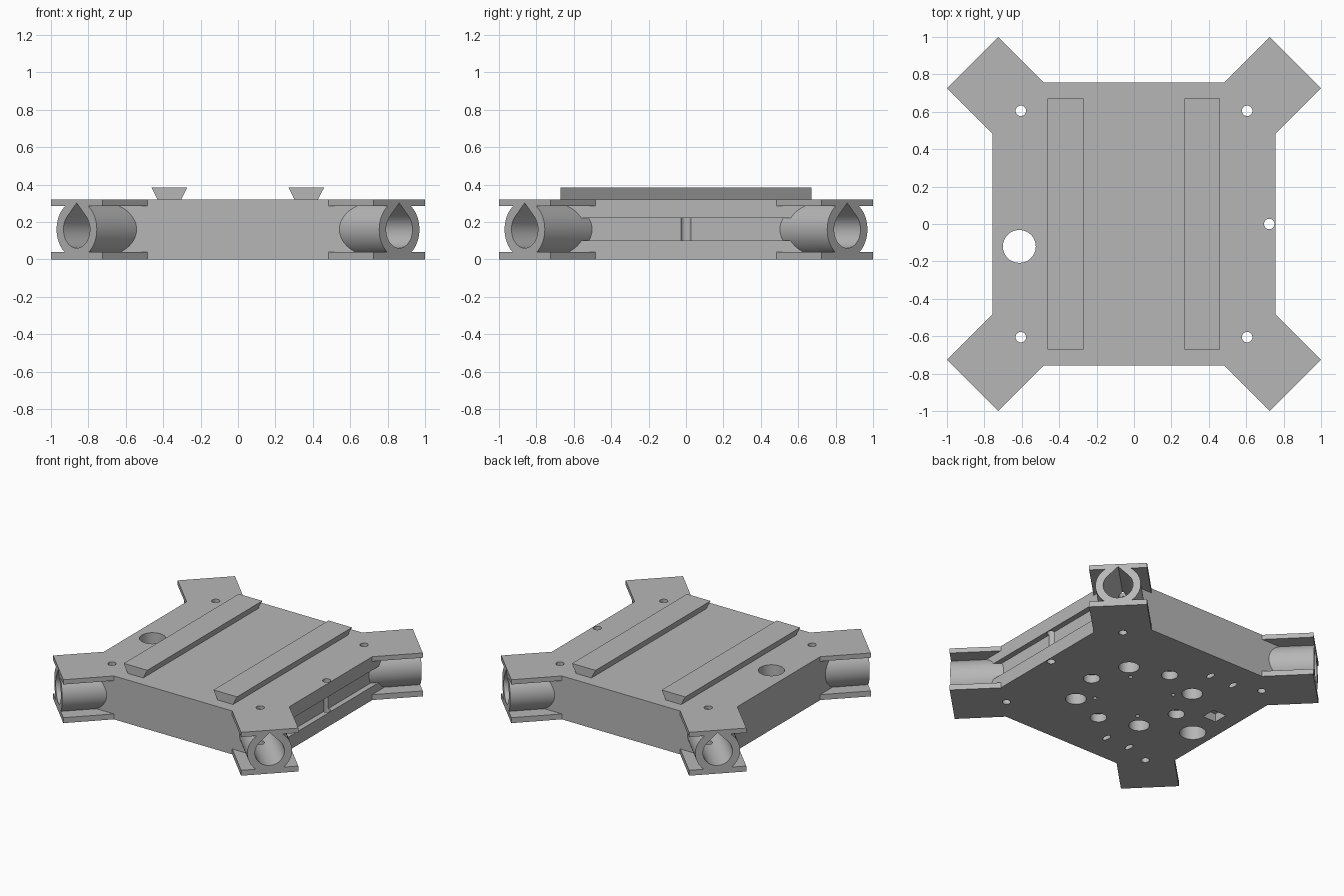
import bpy, bmesh
from math import pi, cos, sin, sqrt
from mathutils import Matrix, Vector

if "Cube" in bpy.data.objects:
    bpy.data.objects.remove(bpy.data.objects["Cube"], do_unlink=True)

HALF, HEIGHT, MID = 0.757, 0.32, 0.16
ARM_IN, ARM_OUT = 0.483, 0.725

grey = bpy.data.materials.new("plain grey")
grey.use_nodes = True
grey.diffuse_color = (0.47, 0.47, 0.47, 1)
grey.node_tree.nodes["Principled BSDF"].inputs["Base Color"].default_value = grey.diffuse_color


def prism(name, outline, low, high, matrix=None):
    """Extrude a 2D outline from low to high along local z."""
    bm = bmesh.new()
    face = bm.faces.new([bm.verts.new((x, y, low)) for x, y in outline])
    out = bmesh.ops.extrude_face_region(bm, geom=[face])
    tops = [v for v in out["geom"] if isinstance(v, bmesh.types.BMVert)]
    bmesh.ops.translate(bm, verts=tops, vec=(0, 0, high - low))
    bmesh.ops.recalc_face_normals(bm, faces=bm.faces)
    if matrix:
        bm.transform(matrix)
    mesh = bpy.data.meshes.new(name)
    bm.to_mesh(mesh)
    bm.free()
    mesh.materials.append(grey)
    ob = bpy.data.objects.new(name, mesh)
    bpy.context.collection.objects.link(ob)
    return ob


def oval(x, y, rx, ry, n=32):
    return [(x + rx * cos(2 * pi * i / n), y + ry * sin(2 * pi * i / n)) for i in range(n)]


def rect(x, y, hx, hy):
    return [(x - hx, y - hy), (x + hx, y - hy), (x + hx, y + hy), (x - hx, y + hy)]


def combine(base, tool, operation):
    """Apply a boolean and discard the tool."""
    tool.hide_render = True
    mod = base.modifiers.new("bool", 'BOOLEAN')
    mod.object, mod.operation, mod.solver = tool, operation, 'EXACT'
    bpy.context.view_layer.objects.active = base
    bpy.ops.object.modifier_apply(modifier=mod.name)
    bpy.data.objects.remove(tool, do_unlink=True)


def cut(outline, low, high, matrix=None):
    combine(body, prism("cutter", outline, low, high, matrix), 'DIFFERENCE')


# Cross-shaped plate outline: one corner arm repeated by quarter turns
arm = [(HALF, ARM_IN), (1, ARM_OUT), (ARM_OUT, 1), (ARM_IN, HALF)]
plate = []
for turn in range(4):
    for x, y in arm:
        for _ in range(turn):
            x, y = -y, x
        plate.append((x, y))

# Core block with a long groove in its left side
body = prism("body", rect(0, 0, HALF, HALF), 0.02, 0.30)
cut(rect(HALF, 0, 0.04, 1), 0.10, 0.22)

# Diagonal corner sockets: local z points outward, local y points up
sockets = []
for turn in range(4):
    a = pi / 4 + turn * pi / 2
    out, up = Vector((cos(a), sin(a), 0)), Vector((0, 0, 1))
    m = Matrix((up.cross(out), up, out)).transposed().to_4x4()
    m.translation = (0, 0, MID)
    sockets.append(m)
END = (1 + ARM_OUT) / sqrt(2)
for m in sockets:
    combine(body, prism("socket", oval(0, 0, 0.152, 0.152, 64), 0.75, END, m), 'UNION')

# Bottom and top plates
combine(body, prism("bottom_plate", plate, 0, 0.04), 'UNION')
combine(body, prism("top_plate", plate, 0.285, HEIGHT), 'UNION')

# Teardrop bores
R = 0.10
tear = [(R * cos(t), R * sin(t)) for t in (3 * pi / 4 + i * 1.5 * pi / 36 for i in range(37))]
tear.append((0, R * sqrt(2)))
for m in sockets:
    cut(tear, 0.65, END + 0.1, m)

# Holes through the whole body
through = [(sx * 0.605, sy * 0.605, 0.028) for sx in (1, -1) for sy in (1, -1)]
through += [(-0.613, -0.12, 0.088), (0.723, 0, 0.028)]
for x, y, r in through:
    cut(oval(x, y, r, r), -0.1, HEIGHT + 0.1)

# Blind holes in the underside, in rings of four
for turn in range(4):
    a = turn * pi / 2
    for dist, offset, r, depth in ((0.39, pi / 4, 0.07, 0.2), (0.262, pi / 4, 0.014, 0.15),
                                   (0.37, 0, 0.056, 0.06), (0.37, 0, 0.025, 0.2)):
        x, y = dist * cos(a + offset), dist * sin(a + offset)
        cut(oval(x, y, r, r), -0.1, depth)

# Small slots and a square pocket in the underside
for x in (-0.215, -0.41):
    for y in (-0.54, 0.54):
        cut(oval(x, y, 0.018, 0.036), -0.1, 0.15)
cut(rect(-0.58, 0.145, 0.054, 0.054), -0.1, 0.06)

# Smooth round walls, crisp edges
bpy.ops.object.select_all(action='DESELECT')
body.select_set(True)
bpy.context.view_layer.objects.active = body
bpy.ops.object.shade_smooth_by_angle(angle=pi / 6)

# Two dovetail rails on top
profile = [(-0.063, HEIGHT), (0.063, HEIGHT), (0.096, 0.385), (-0.096, 0.385)]
for name, x in (("left_rail", 0.365), ("right_rail", -0.367)):
    m = Matrix.Translation((x, 0, 0)) @ Matrix.Rotation(pi / 2, 4, 'X')
    prism(name, profile, -0.67, 0.67, m)
